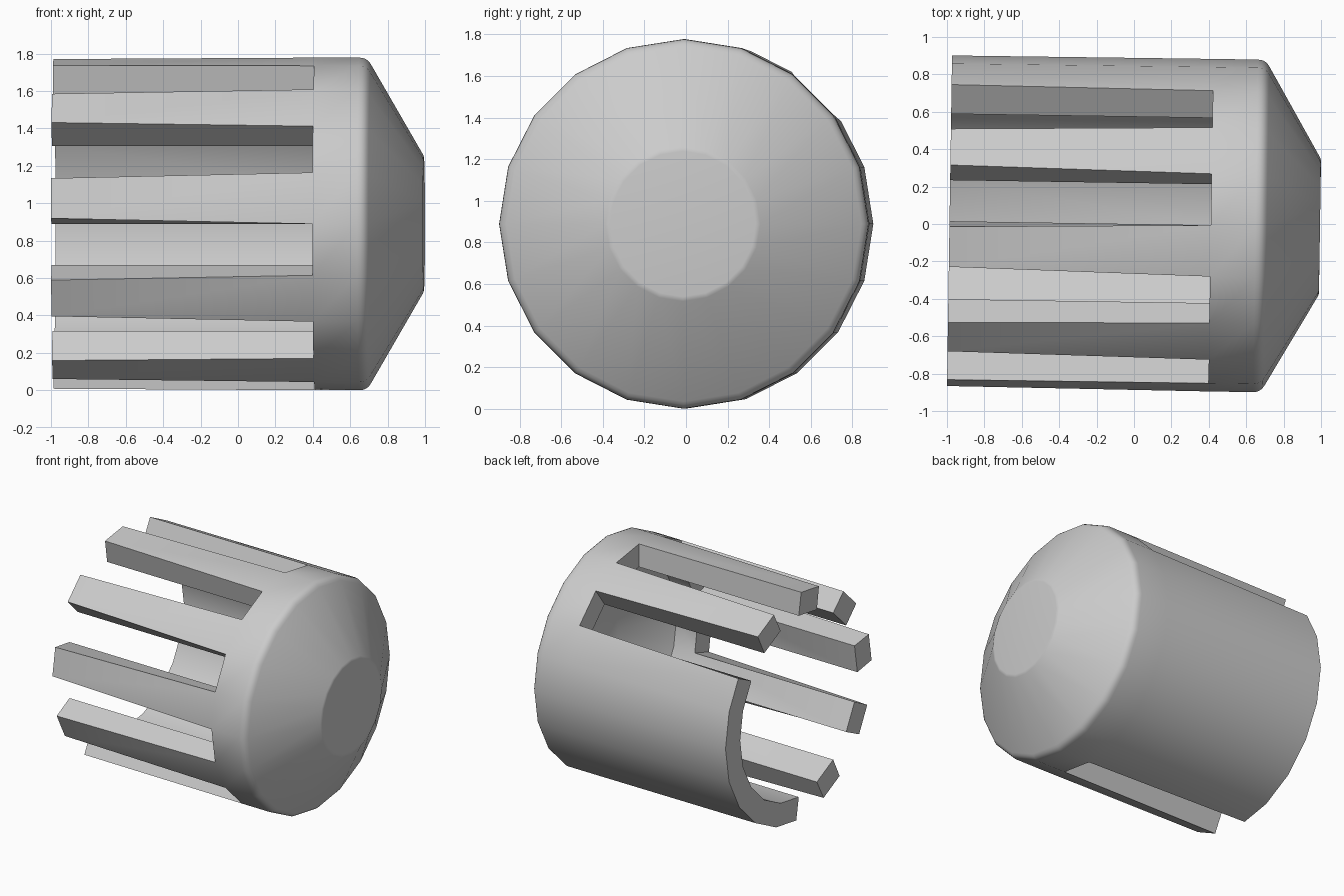
import bpy, bmesh
from math import sin, cos, radians
from mathutils import Vector, Matrix

cube = bpy.data.objects.get("Cube")
if cube:
    bpy.data.objects.remove(cube, do_unlink=True)

SIDES = 20
STEP = 360 / SIDES
SLOTS = (1, 3, 5, 7, 15, 17, 19)      # open facets, counted upward from the front
END, ROOT = -0.9865, 0.411            # prong tips and slot bottoms


def rounded(corner, before, after, size, steps):
    """Profile points that round off a corner."""
    c = Vector(corner)
    a = c + (Vector(before) - c).normalized() * size
    b = c + (Vector(after) - c).normalized() * size
    ts = [i / steps for i in range(steps + 1)]
    return [tuple(a * (1 - t) ** 2 + c * 2 * t * (1 - t) + b * t * t) for t in ts]


# Profiles as (along the axis, radius)
shoulder, rim = (0.69, 0.889), (0.9945, 0.362)
outer = [(END, 0.886), (ROOT, 0.889)]
outer += rounded(shoulder, outer[1], rim, 0.04, 4)
outer += rounded(rim, shoulder, (rim[0], 0), 0.012, 2)
inner = [(END, 0.709), (ROOT, 0.709), (0.595, 0.709), (0.82, 0.312)]

bm = bmesh.new()


def ring(x, r):
    angles = [radians(i * STEP) for i in range(SIDES)]
    return [bm.verts.new((x, -r * cos(a), r * sin(a))) for a in angles]


def skin(rings):
    """Join the rings, leaving the slots open in the first band, and cap the last."""
    for band, (a, b) in enumerate(zip(rings, rings[1:])):
        for i in range(SIDES):
            j = (i + 1) % SIDES
            if band or i not in SLOTS:
                bm.faces.new((a[i], a[j], b[j], b[i]))
    bm.faces.new(rings[-1])


shell = [ring(*p) for p in outer]
cavity = [ring(*p) for p in inner]
skin(shell)
skin(cavity)

# Slot walls and prong tips
for i in range(SIDES):
    j = (i + 1) % SIDES
    if i in SLOTS:
        bm.faces.new((shell[1][i], shell[1][j], cavity[1][j], cavity[1][i]))
        for k in (i, j):
            bm.faces.new((shell[0][k], shell[1][k], cavity[1][k], cavity[0][k]))
    else:
        bm.faces.new((shell[0][i], shell[0][j], cavity[0][j], cavity[0][i]))

# Narrow the outer edges of the prongs toward their tips
tips = [v.co.copy() for v in shell[0]]
for i in SLOTS:
    j = (i + 1) % SIDES
    for k, nb in ((i, i - 1), (j, (j + 1) % SIDES)):
        shell[0][k].co = tips[k].lerp(tips[nb], 0.108)

bmesh.ops.recalc_face_normals(bm, faces=bm.faces)

# Slight turn of the whole part, then lift to the ground
bm.transform(Matrix.Translation((0, 0, 0.889)) @ Matrix.Rotation(-0.0153, 4, 'Z'))
mesh = bpy.data.meshes.new("slotted_cap")
bm.to_mesh(mesh)
bm.free()

cap = bpy.data.objects.new("slotted_cap", mesh)
bpy.context.collection.objects.link(cap)

grey = bpy.data.materials.new("plain_grey")
grey.use_nodes = True
colour = (0.6, 0.6, 0.6, 1)
grey.diffuse_color = colour
grey.node_tree.nodes["Principled BSDF"].inputs["Base Color"].default_value = colour
mesh.materials.append(grey)

bpy.ops.object.select_all(action='DESELECT')
cap.select_set(True)
bpy.context.view_layer.objects.active = cap
bpy.ops.object.shade_smooth_by_angle(angle=radians(35))
